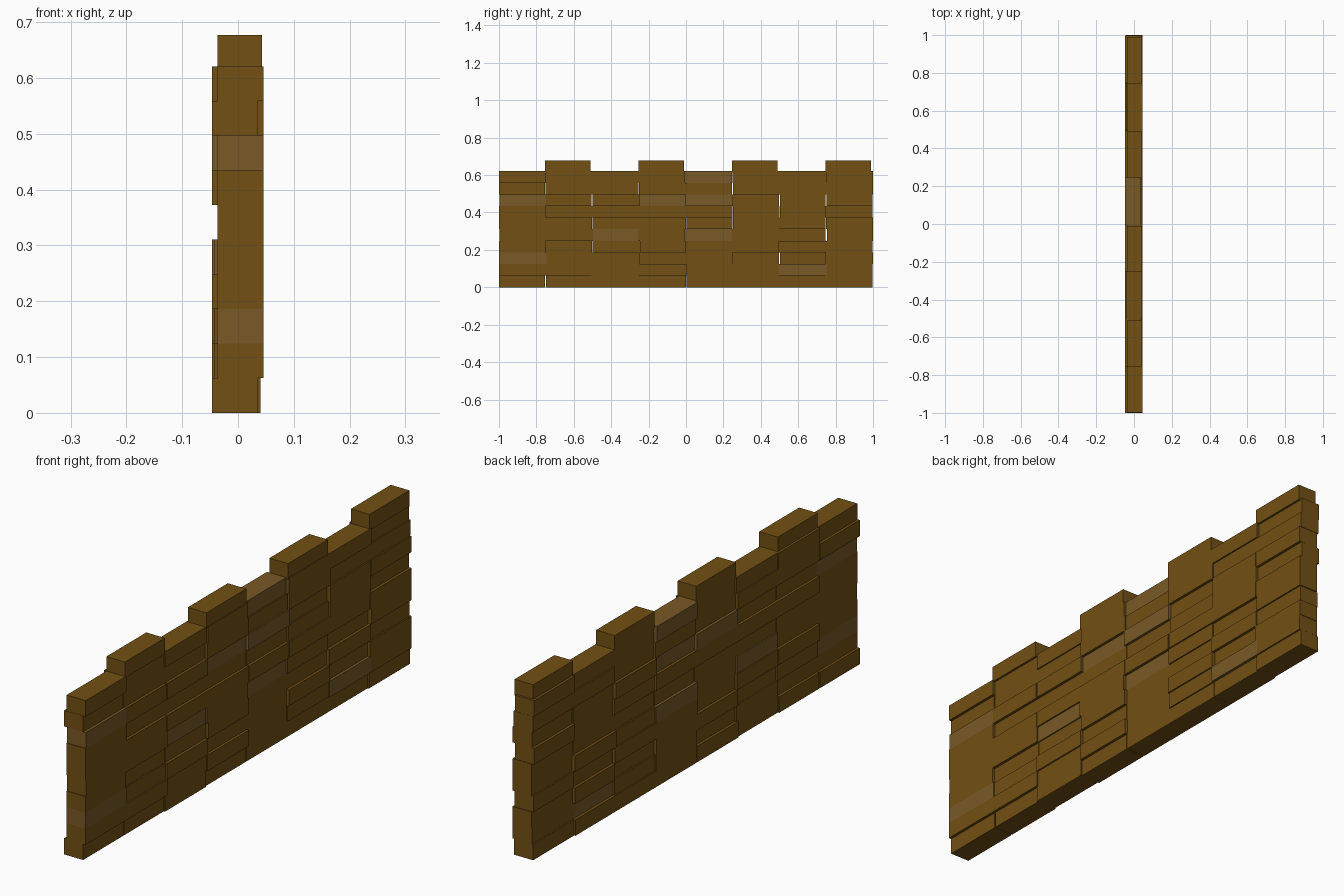
import bpy, random

if "Cube" in bpy.data.objects:
    bpy.data.objects.remove(bpy.data.objects["Cube"])

random.seed(7)
COLS, ROWS = 8, 10
STEP, ROW_H = 0.25, 0.0621


def material(name, rgb):
    m = bpy.data.materials.new(name)
    m.diffuse_color = (*rgb, 1)
    m.use_nodes = True
    m.node_tree.nodes["Principled BSDF"].inputs["Base Color"].default_value = m.diffuse_color
    return m


brown = material("brown_brick", (0.17, 0.08, 0.007))
tan = material("light_brick", (0.19, 0.10, 0.02))


def brick(name, x0, x1, y0, y1, z0, z1, mat):
    bpy.ops.mesh.primitive_cube_add(
        size=1, location=((x0 + x1) / 2, (y0 + y1) / 2, (z0 + z1) / 2))
    o = bpy.context.object
    o.name = name
    o.scale = (x1 - x0, y1 - y0, z1 - z0)
    o.data.materials.append(mat)


# Stacked courses, each brick nudged slightly in or out
for r in range(ROWS):
    for c in range(COLS):
        if r == 5:
            x = 0.0045
        elif c == 0:
            x = -0.006 if r in (0, 8) else 0.0045
        else:
            x = random.choice((-0.006, -0.006, 0.0045, 0.0045, -0.001))
        y0 = max(-1, -1 + c * STEP + random.uniform(-0.006, 0.003))
        y1 = min(1, -1 + (c + 1) * STEP + random.uniform(-0.005, 0.004))
        mat = tan if random.random() < 0.12 else brown
        brick("brick", x - 0.041, x + 0.041, y0, y1,
              r * ROW_H, (r + 1) * ROW_H, mat)

# Raised top bricks on every second column
for c in range(1, COLS, 2):
    y = -1 + c * STEP
    brick("top_brick", -0.037, 0.043, y - 0.005, y + 0.24, 0.615, 0.677, brown)
